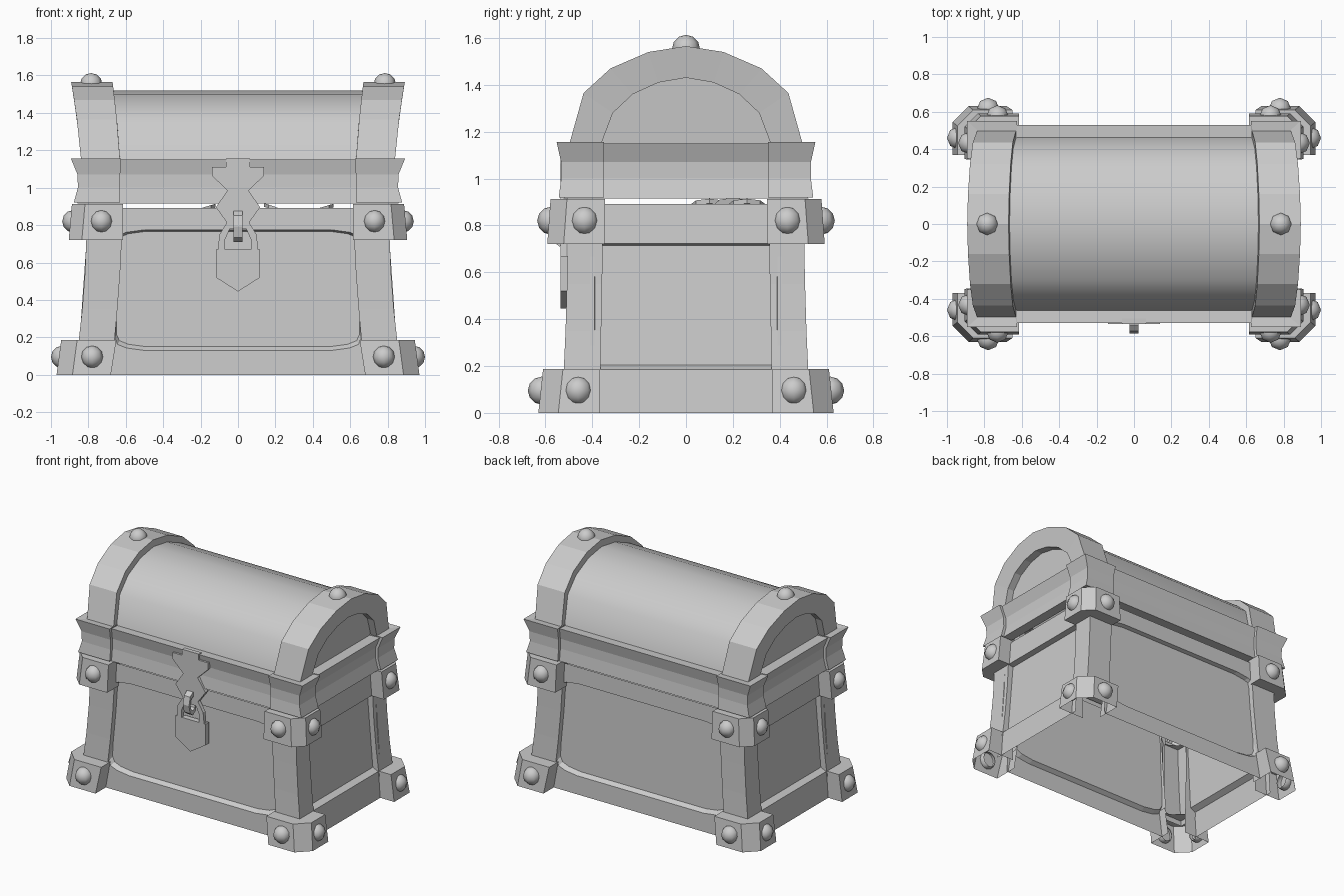
import bpy, bmesh, math
from mathutils import Vector

cube = bpy.data.objects.get("Cube")
if cube:
    bpy.data.objects.remove(cube, do_unlink=True)

grey = bpy.data.materials.new("plain_grey")
grey.use_nodes = True
GREY = (0.6, 0.6, 0.6, 1)
grey.diffuse_color = GREY
grey.node_tree.nodes["Principled BSDF"].inputs["Base Color"].default_value = GREY


def finish(name, bm, mirror="", smooth=False):
    """Turn a bmesh into a named object, optionally mirrored over x and y."""
    bmesh.ops.recalc_face_normals(bm, faces=bm.faces)
    for f in bm.faces:
        f.smooth = smooth
    mesh = bpy.data.meshes.new(name)
    bm.to_mesh(mesh)
    bm.free()
    mesh.materials.append(grey)
    ob = bpy.data.objects.new(name, mesh)
    bpy.context.collection.objects.link(ob)
    if mirror:
        mod = ob.modifiers.new("mirror", "MIRROR")
        mod.use_axis = ["x" in mirror, "y" in mirror, False]
        mod.use_mirror_merge = False
    return ob


def loft(name, rings, closed=True, caps=(False, False), mirror="", smooth=False):
    """Skin equal-length point rings, with optional end caps."""
    bm = bmesh.new()
    rows = [[bm.verts.new(p) for p in ring] for ring in rings]
    n = len(rows[0])
    for a, b in zip(rows, rows[1:]):
        for i in range(n if closed else n - 1):
            j = (i + 1) % n
            bm.faces.new((a[i], a[j], b[j], b[i]))
    for row, cap in zip((rows[0], rows[-1]), caps):
        if cap:
            bm.faces.new(row)
    return finish(name, bm, mirror, smooth)


def corner(name, levels, chamfer=0.0):
    """Hollow corner shell from levels of (z, inner x, inner y, outer x, outer y)."""
    rings = []
    for z, ix, iy, ox, oy in levels:
        plan = [(.76, iy), (ox, iy), (ox, oy - chamfer), (ox - chamfer, oy), (ix, oy), (ix, .45)]
        if not chamfer:
            plan.pop(3)
        rings.append([(x, -y, z) for x, y in plan])
    return loft(name, rings, closed=False, mirror="xy")


# Feet, posts and brackets at the four corners
corner("foot", [(0, .68, .37, .97, .63), (.187, .65, .37, .945, .61), (.187, .65, .37, .82, .5)], .085)
corner("post", [(.15, .663, .366, .855, .523), (.35, .645, .362, .833, .514),
                (.55, .63, .358, .818, .508), (.75, .62, .355, .81, .504)])
corner("rim_bracket", [(.72, .615, .347, .8, .495), (.72, .615, .347, .905, .592),
                       (.912, .615, .345, .888, .578), (.912, .615, .345, .78, .47)], .07)
corner("lid_bracket", [(.92, .63, .35, .79, .47), (.92, .63, .35, .878, .543), (1.0, .63, .35, .856, .533),
                       (1.07, .63, .35, .858, .533), (1.155, .625, .35, .893, .552),
                       (1.145, .64, .36, .79, .46)])


def rounded(w, z0, z1, cx, cz):
    """Rectangle outline with soft, wide corners."""
    curve = [(cx, 0), (.4 * cx, .2 * cz), (.1 * cx, .5 * cz), (0, cz)]
    side = [(w - a, z0 + b) for a, b in curve] + [(w - a, z1 - b) for a, b in curve[::-1]]
    return side + [(-x, z) for x, z in side[::-1]]


def wall(name, place, outer, panel, depth):
    """Hollow chest wall with a recessed panel."""
    w, z0, z1, cx, cz = panel
    inner = rounded(w - .01, z0 + .02, z1 - .008, cx, cz)
    rings = [[place(u, z, 0) for u, z in rounded(*outer)], [place(u, z, 0) for u, z in rounded(*panel)],
             [place(u, z, depth) for u, z in inner]]
    return loft(name, rings, caps=(False, True))


# Walls, leaning inwards with height
for s, label in ((-1, "front"), (1, "back")):
    wall(label + "_wall", lambda u, z, d: (u, s * (.515 - .03 * z - d), z),
         (.69, 0, .892, .004, .004), (.66, .13, .775, .16, .065), .028)
for s, label in ((-1, "right"), (1, "left")):
    wall(label + "_wall", lambda u, z, d: (s * (.86 - .07 * z - d), u, z),
         (.41, 0, .892, .004, .004), (.39, .185, .722, .004, .004), .04)

# Lid skirt with an inner lip below and a ledge above
skirt = [(.92, .78, .45), (.915, .858, .522), (1.0, .836, .512), (1.07, .838, .512),
         (1.15, .872, .53), (1.145, .775, .44)]
loft("lid_skirt", [[(-x, -y, z), (x, -y, z), (x, y, z), (-x, y, z)] for z, x, y in skirt])

# Lid arches
BASE = 1.14


def arch(half):
    return [(-y, z) for y, z in half] + [(y, z) for y, z in half[-2::-1]]


outer = arch([(.5, BASE), (.437, 1.365), (.322, 1.47), (.16, 1.54), (0, 1.565)])
inner = arch([(.365, BASE), (.312, 1.28), (.227, 1.36), (.117, 1.41), (0, 1.43)])
barrel = [(y * .93, BASE + (z - BASE) * .893) for y, z in outer]


def lean(z):
    return max(0, (z - BASE) / .42) ** 1.3


def section(points, x, tilt):
    return [(x + tilt * lean(z), y, z) for y, z in points]


loft("lid_barrel", [[(x, y, z) for y, z in barrel] for x in (-.7, .7)], closed=False, smooth=True)
loft("lid_end_band", [section(barrel, .63, .04), section(outer, .63, .04), section(outer, .838, .053),
                      section(inner, .838, .053), section(inner, .79, .04)],
     closed=False, caps=(False, True), mirror="x")


# Domed bolts, cut off just behind the surface they sit on
def bolt(name, where, out, mirror):
    bm = bmesh.new()
    bmesh.ops.create_uvsphere(bm, u_segments=8, v_segments=6, radius=.06)
    bmesh.ops.bisect_plane(bm, geom=bm.verts[:] + bm.edges[:] + bm.faces[:],
                           plane_co=Vector(out) * -.025, plane_no=out, clear_inner=True)
    bmesh.ops.translate(bm, verts=bm.verts, vec=where)
    finish(name, bm, mirror, smooth=True)


bolt("foot_bolt_long_side", (.78, -.615, .095), (0, -1, 0), "xy")
bolt("foot_bolt_end", (.94, -.46, .095), (1, 0, 0), "xy")
bolt("bracket_bolt_long_side", (.73, -.575, .82), (0, -1, 0), "xy")
bolt("bracket_bolt_end", (.88, -.433, .82), (1, 0, 0), "xy")
bolt("lid_bolt", (.785, 0, 1.553), (0, 0, 1), "x")


# Treasure heap just under the rim, with a few coins on it
bm = bmesh.new()
bmesh.ops.create_grid(bm, x_segments=8, y_segments=6, size=1)
for v in bm.verts:
    x, y = v.co.x, v.co.y
    v.co = (x * .77, y * .47, .8 + .07 * (1 - x * x) * (1 - y * y))
finish("treasure_heap", bm)
for x, y, tilt in ((-.2, .1, .3), (.22, .2, -.35), (.43, .26, .3)):
    bm = bmesh.new()
    bmesh.ops.create_cone(bm, cap_ends=True, segments=8, radius1=.08, radius2=.08, depth=.02)
    for v in bm.verts:
        v.co = (v.co.x + x, v.co.y + y, v.co.z + .88 + tilt * v.co.x)
    finish("coin", bm)


# Hasp and padlock
def plate(name, half, y0, y1):
    outline = half + [(-x, z) for x, z in half[::-1] if x]
    return loft(name, [[(x, y, z) for x, z in outline] for y in (y0, y1)], caps=(True, True))


plate("hasp", [(.065, 1.155), (.065, 1.112), (.14, 1.112), (.14, 1.065), (.057, .985),
               (.118, .895), (.06, .815)], -.505, -.535)
plate("padlock", [(.118, .67), (.118, .52), (0, .445)], -.495, -.535)

# Shackle swept as a square bar over a half loop
path = [(.088, .66), (.085, .735), (.05, .8), (-.05, .8), (-.085, .735), (-.088, .66)]
rings = []
for x, z in path:
    out = Vector((x, 0, z - .66)).normalized() * .02
    c = Vector((x, -.522, z))
    y = Vector((0, .013, 0))
    rings.append([c + out + y, c + out - y, c - out - y, c - out + y])
loft("shackle", rings, caps=(True, True))

# Staple ring standing out of the hasp
rings = []
for i in range(8):
    a = math.tau * i / 8
    ring = [(-.024, 1), (.024, 1), (.024, .6), (-.024, .6)]
    rings.append([(x, -.54 - .045 * k * math.cos(a), .793 + .083 * k * math.sin(a)) for x, k in ring])
loft("staple", rings + rings[:1])
